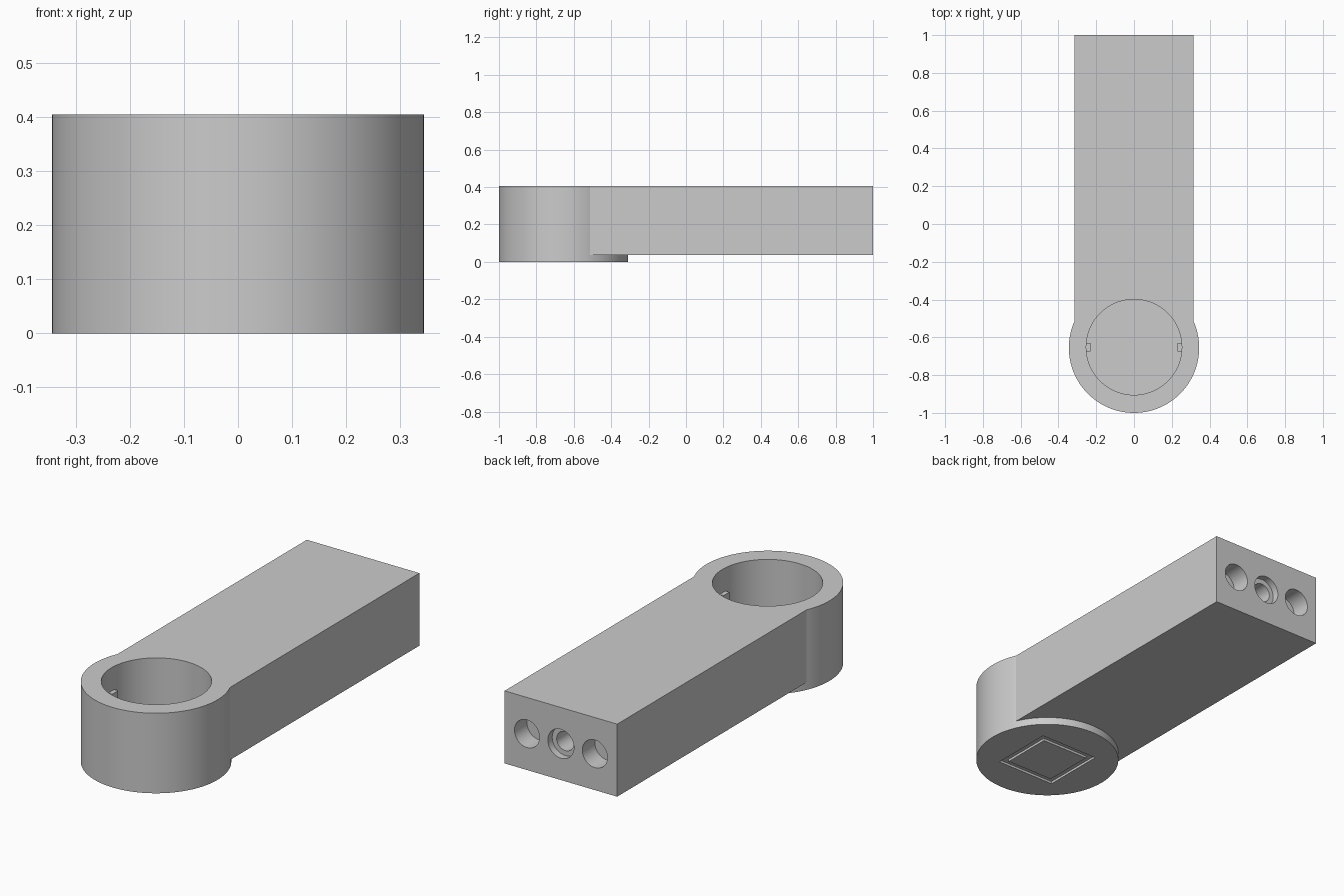
import bpy
from math import radians, pi

if "Cube" in bpy.data.objects:
    bpy.data.objects.remove(bpy.data.objects["Cube"])

HUB_Y, HUB_R, TOP = -0.655, 0.345, 0.405
BASE = 0.038                      # thickness of the disc below the arm
HOLE_Z = (BASE + TOP) / 2


def box(name, x0, x1, y0, y1, z0, z1):
    bpy.ops.mesh.primitive_cube_add(
        size=1, location=((x0 + x1) / 2, (y0 + y1) / 2, (z0 + z1) / 2))
    ob = bpy.context.object
    ob.name = name
    ob.scale = (x1 - x0, y1 - y0, z1 - z0)
    bpy.ops.object.transform_apply(location=True, rotation=True, scale=True)
    return ob


def cylinder(name, radius, depth, location, along_y=False, sides=96):
    bpy.ops.mesh.primitive_cylinder_add(
        vertices=sides, radius=radius, depth=depth, location=location,
        rotation=(pi / 2 if along_y else 0, 0, 0))
    ob = bpy.context.object
    ob.name = name
    bpy.ops.object.transform_apply(location=True, rotation=True, scale=True)
    return ob


def combine(target, tool, operation):
    mod = target.modifiers.new(operation.title(), 'BOOLEAN')
    mod.operation, mod.object, mod.solver = operation, tool, 'EXACT'
    bpy.context.view_layer.objects.active = target
    bpy.ops.object.modifier_apply(modifier=mod.name)
    bpy.data.objects.remove(tool, do_unlink=True)


def end_hole(x, radius, depth):
    # Blind hole drilled into the back end of the arm
    return cylinder("end_hole_cutter", radius, depth + 0.1,
                    (x, 1.05 - depth / 2, HOLE_Z), along_y=True, sides=48)


# Round hub with the straight arm
body = cylinder("hub_and_arm", HUB_R, TOP, (0, HUB_Y, TOP / 2), sides=128)
combine(body, box("arm", -0.315, 0.315, HUB_Y, 1.0, BASE, TOP), 'UNION')

# Blind bore in the hub
FLOOR = 0.05
combine(body, cylinder("bore_cutter", 0.253, 0.6, (0, HUB_Y + 0.003, FLOOR + 0.3)),
        'DIFFERENCE')

# Two locating tabs on the bore wall
for s in (-1, 1):
    x0, x1 = sorted((s * 0.23, s * 0.29))
    combine(body, box("tab", x0, x1, HUB_Y - 0.02, HUB_Y + 0.026, 0.03, 0.287), 'UNION')

# Magnet-style side holes and the counterbored centre hole
for x, r, d in ((-0.19, 0.07, 0.1), (0.19, 0.07, 0.1), (0, 0.073, 0.035), (0, 0.048, 0.25)):
    combine(body, end_hole(x, r, d), 'DIFFERENCE')

# Square groove under the hub
a, b = 0.165, 0.133
groove = box("groove_cutter", -a, a, HUB_Y - a, HUB_Y + a, -0.05, 0.012)
combine(groove, box("groove_core", -b, b, HUB_Y - b, HUB_Y + b, -0.1, 0.05), 'DIFFERENCE')
combine(body, groove, 'DIFFERENCE')

# Smooth round walls, crisp edges
bpy.ops.object.select_all(action='DESELECT')
body.select_set(True)
bpy.context.view_layer.objects.active = body
bpy.ops.object.shade_smooth_by_angle(angle=radians(20))
